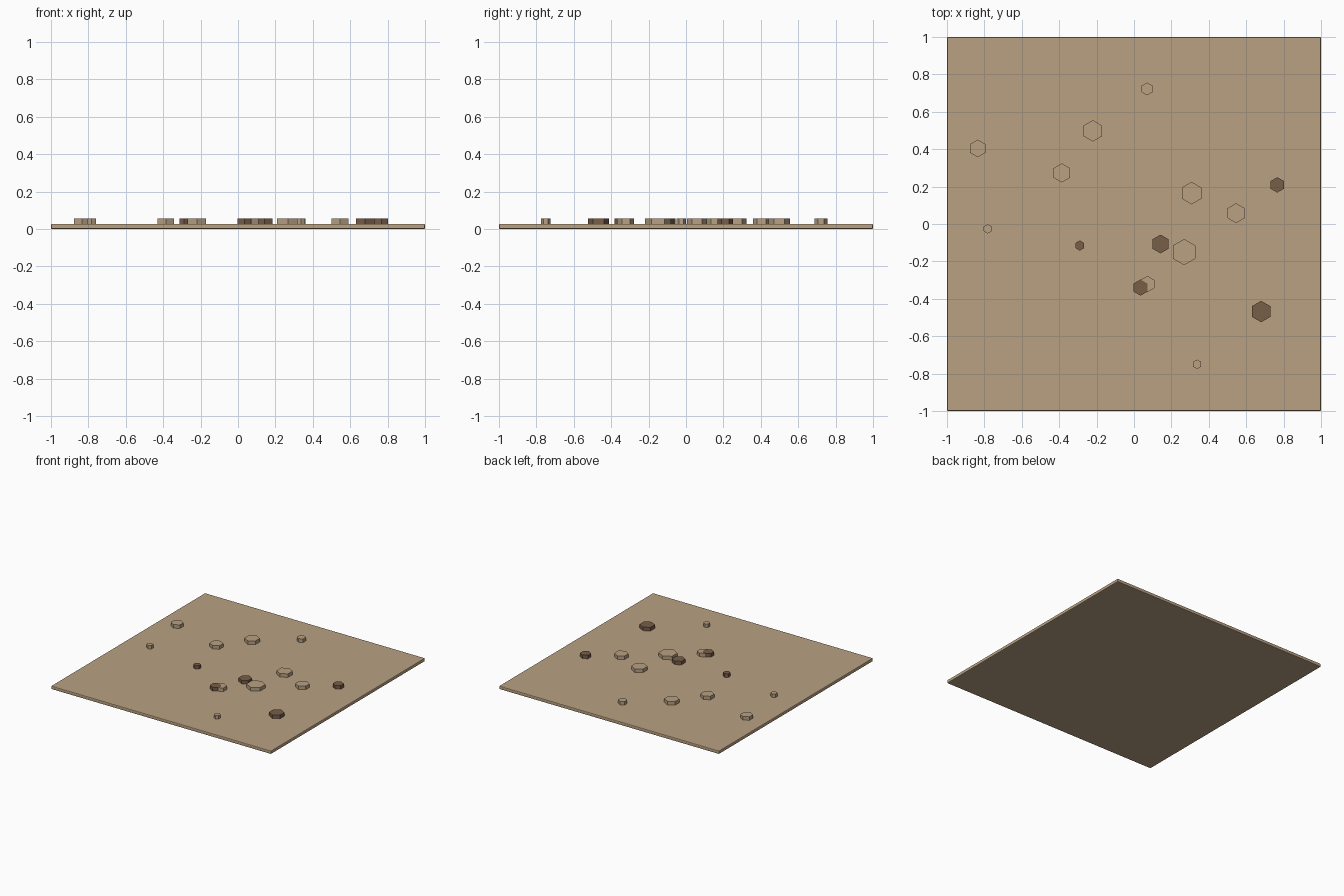
import bpy
import math

if "Cube" in bpy.data.objects:
    bpy.data.objects.remove(bpy.data.objects["Cube"])


def make_material(name, rgb):
    mat = bpy.data.materials.new(name)
    mat.diffuse_color = (*rgb, 1.0)
    mat.use_nodes = True
    mat.node_tree.nodes["Principled BSDF"].inputs["Base Color"].default_value = mat.diffuse_color
    return mat


sand = make_material("sand", (0.479, 0.356, 0.223))
brown = make_material("dark_brown", (0.188, 0.112, 0.065))

SLAB_TOP = 0.027
STONE_TOP = 0.056

# Thin square ground slab with slightly softened edges
bpy.ops.mesh.primitive_cube_add(size=1, location=(0, 0, SLAB_TOP / 2))
slab = bpy.context.object
slab.name = "ground_slab"
slab.scale = (2, 2, SLAB_TOP)
bpy.ops.object.transform_apply(location=False, rotation=False, scale=True)
slab.data.materials.append(sand)
bevel = slab.modifiers.new("soft_edges", "BEVEL")
bevel.width = 0.006
bevel.segments = 2


def stone(name, x, y, radius, mat, top):
    """Six-sided pebble with corners pointing along y, set into the slab."""
    bottom = SLAB_TOP - 0.01
    bpy.ops.mesh.primitive_cylinder_add(
        vertices=6, radius=radius, depth=top - bottom,
        location=(x, y, (top + bottom) / 2))
    obj = bpy.context.object
    obj.name = name
    obj.data.materials.append(mat)


# Scattered pebbles: x, y, radius
sand_stones = [
    (0.07, 0.722, 0.034), (-0.22, 0.498, 0.057), (-0.835, 0.404, 0.047),
    (-0.386, 0.273, 0.051), (0.308, 0.165, 0.060), (0.546, 0.058, 0.053),
    (0.268, -0.15, 0.070), (0.072, -0.321, 0.043), (-0.782, -0.026, 0.025),
    (0.337, -0.75, 0.025),
]
brown_stones = [
    (0.766, 0.209, 0.041), (-0.29, -0.115, 0.027), (0.142, -0.107, 0.050),
    (0.035, -0.34, 0.043), (0.68, -0.468, 0.057),
]
for i, (x, y, r) in enumerate(sand_stones, 1):
    stone(f"sand_stone_{i}", x, y, r, sand, STONE_TOP)
# Brown ones sit a hair higher so overlapping tops stay clean
for i, (x, y, r) in enumerate(brown_stones, 1):
    stone(f"brown_stone_{i}", x, y, r, brown, STONE_TOP + 0.0006)
